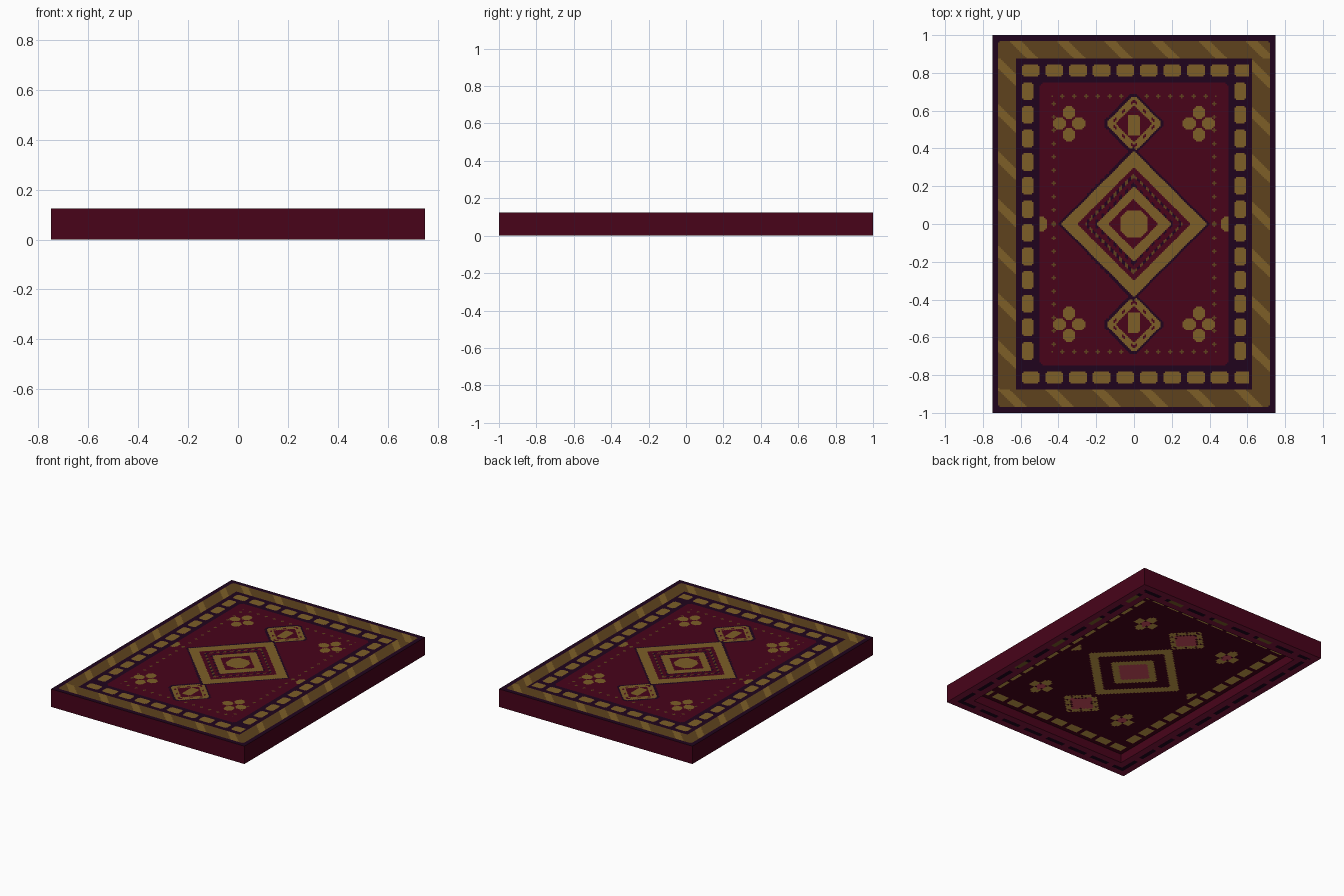
import bpy, bmesh
from mathutils import Matrix

old = bpy.data.objects.get("Cube")
if old:
    bpy.data.objects.remove(old, do_unlink=True)

UNIT = 1 / 64               # drawing unit of the pattern
W, L, H = 1.5, 2.0, 0.125
CRIMSON, NAVY, BROWN, GOLD, STRAW, ROSE, RED = range(7)


def colour(name, hexa):
    srgb = [int(hexa[k:k + 2], 16) / 255 for k in (0, 2, 4)]
    rgba = [((c + 0.055) / 1.055) ** 2.4 if c > 0.04 else c / 12.92 for c in srgb] + [1]
    m = bpy.data.materials.new(name)
    m.use_nodes = True
    m.diffuse_color = rgba
    bsdf = m.node_tree.nodes["Principled BSDF"]
    bsdf.inputs["Base Color"].default_value = rgba
    bsdf.inputs["Roughness"].default_value = 0.9
    return m


MATS = [colour("crimson wool", "48031a"), colour("navy wool", "20041d"),
        colour("brown wool", "5e421d"), colour("gold wool", "7d5f27"),
        colour("straw backing", "cfa44c"), colour("rose backing", "d65062"),
        colour("red hem", "80143c")]


def finish(name, bm):
    me = bpy.data.meshes.new(name)
    bm.to_mesh(me)
    bm.free()
    for m in MATS:
        me.materials.append(m)
    ob = bpy.data.objects.new(name, me)
    bpy.context.collection.objects.link(ob)
    return ob


def weave(name, width, length, z, stitch, rule, down=False):
    """A sheet of square stitches, each coloured by rule(x, y); None leaves a hole."""
    bm = bmesh.new()
    bmesh.ops.create_grid(bm, x_segments=round(width / stitch),
                          y_segments=round(length / stitch),
                          size=0.5, matrix=Matrix.Diagonal((width, length, 1, 1)))
    holes = []
    for f in bm.faces:
        c = f.calc_center_median() / UNIT
        m = rule(c.x, c.y)
        if m is None:
            holes.append(f)
        else:
            f.material_index = m
    bmesh.ops.delete(bm, geom=holes, context='FACES')
    if down:
        bmesh.ops.reverse_faces(bm, faces=bm.faces)
    bmesh.ops.translate(bm, verts=bm.verts, vec=(0, 0, z))
    return finish(name, bm)


def dash(a, b):
    """Chain of blunt links: a runs along the chain, b across it from its middle."""
    a %= 8
    return a < 6 and abs(b) < 2.2 and abs(a - 3) + abs(b) < 4.2


def flower(u, v):
    return any((u - 22 - dx) ** 2 + (v - 34 - dy) ** 2 < 5
               for dx, dy in ((3.2, 0), (-3.2, 0), (0, 3.8), (0, -3.8)))


def medallion(u, v):
    """Nested diamonds in the middle; None outside."""
    d = u + v
    if max(u, v) < 4.6 and d < 6.8:
        return GOLD
    for limit, m in ((8.5, CRIMSON), (12.8, GOLD)):
        if d < limit:
            return m
    if d < 14:
        return NAVY if u % 2 < 1.2 else CRIMSON
    if d < 15.6:
        return CRIMSON
    if d < 17:
        return BROWN if u % 2 < 1 else NAVY
    if d < 19.2:
        return CRIMSON
    if d < 24.8:
        return GOLD
    return NAVY if d < 26 else None


def pendant(u, v):
    """Small scalloped diamonds above and below the medallion."""
    w = abs(v - 34)
    d = u + w
    if u < 2.2 and -4 < v - 34 < 3 and u + v < 38.5:
        return GOLD
    if d < 6.2:
        return CRIMSON
    if d < 9.8 and max(u, w) < 8.8:
        return CRIMSON if 7.2 < d < 8.4 and u % 3 < 1 else GOLD
    if d < 11 and max(u, w) < 9.8:
        return NAVY
    return None


def plus(a, b, step):
    """Tiny crosses in a row: a runs along the row, b across it."""
    return abs((a + step / 2) % step - step / 2) + abs(b) < 0.8


def field(x, y):
    u, v = abs(x), abs(y)
    m = medallion(u, v)
    if m is None:
        m = pendant(u, v)
    if m is not None:
        return m
    if flower(u, v) or (u - 32) ** 2 + v ** 2 < 7:
        return GOLD
    if v < 44 and plus(v - 0.25, u - 27.25, 4.5) or u < 28 and plus(u - 0.25, v - 43.25, 4):
        return BROWN
    return CRIMSON


def links(x, y):
    u, v = abs(x), abs(y)
    if v > 48:
        on = -38 < x < 39 and dash(x + 38, v - 52)
    else:
        on = dash(48 - y, u - 36)
    return GOLD if on else NAVY


def pattern(x, y):
    u, v = abs(x), abs(y)
    if u > 46 or v > 62 or u + v > 107:
        return NAVY
    if u > 40 or v > 56:
        # diagonal stripes, each side with its own phase
        if v > 56:
            phase = 6 if y > 0 else 12
        else:
            phase = 14 if x > 0 else 9
        return GOLD if (x + y - phase + 2) % 16 < 3.8 else BROWN
    if u > 32 or v > 48 or u + v > 78.8:
        return links(x, y)
    return field(x, y)


def backing(x, y):
    """The same design seen from below, on plain crimson with rose hearts."""
    u, v = abs(x), abs(y)
    if u + v < 8.5 or u + abs(v - 34) < 6 or abs(u - 22) + abs(v - 34) < 3:
        return ROSE
    return STRAW if pattern(x, y) == GOLD else CRIMSON


def hem(x, y):
    u, v = abs(x), abs(y)
    edge = min(48 - u, 64 - v)
    if edge > 8:
        return None
    along = y if 48 - u < 64 - v else x
    if 3 < edge < 5.5 and along % 12 < 9:
        return GOLD if x + y > 20 and along % 24 < 7 else NAVY
    return RED


def walls(name, width, length, z0, z1, inward=False):
    """Four upright sides without lid or floor."""
    bm = bmesh.new()
    bmesh.ops.create_cube(bm, size=1, matrix=Matrix.Translation((0, 0, (z0 + z1) / 2))
                          @ Matrix.Diagonal((width, length, z1 - z0, 1)))
    bm.normal_update()
    caps = [f for f in bm.faces if abs(f.normal.z) > 0.5]
    bmesh.ops.delete(bm, geom=caps, context='FACES_ONLY')
    if inward:
        bmesh.ops.reverse_faces(bm, faces=bm.faces)
    return finish(name, bm)


# pile, edges and recessed underside
weave("patterned_top", W, L, H, UNIT / 2, pattern)
walls("outer_edge", W, L, 0, H)
weave("bottom_hem", W, L, 0, UNIT, hem, down=True)
walls("recess_edge", W - 0.25, L - 0.25, 0, H / 2, inward=True)
weave("patterned_underside", W - 0.25, L - 0.25, H / 2, UNIT, backing, down=True)
